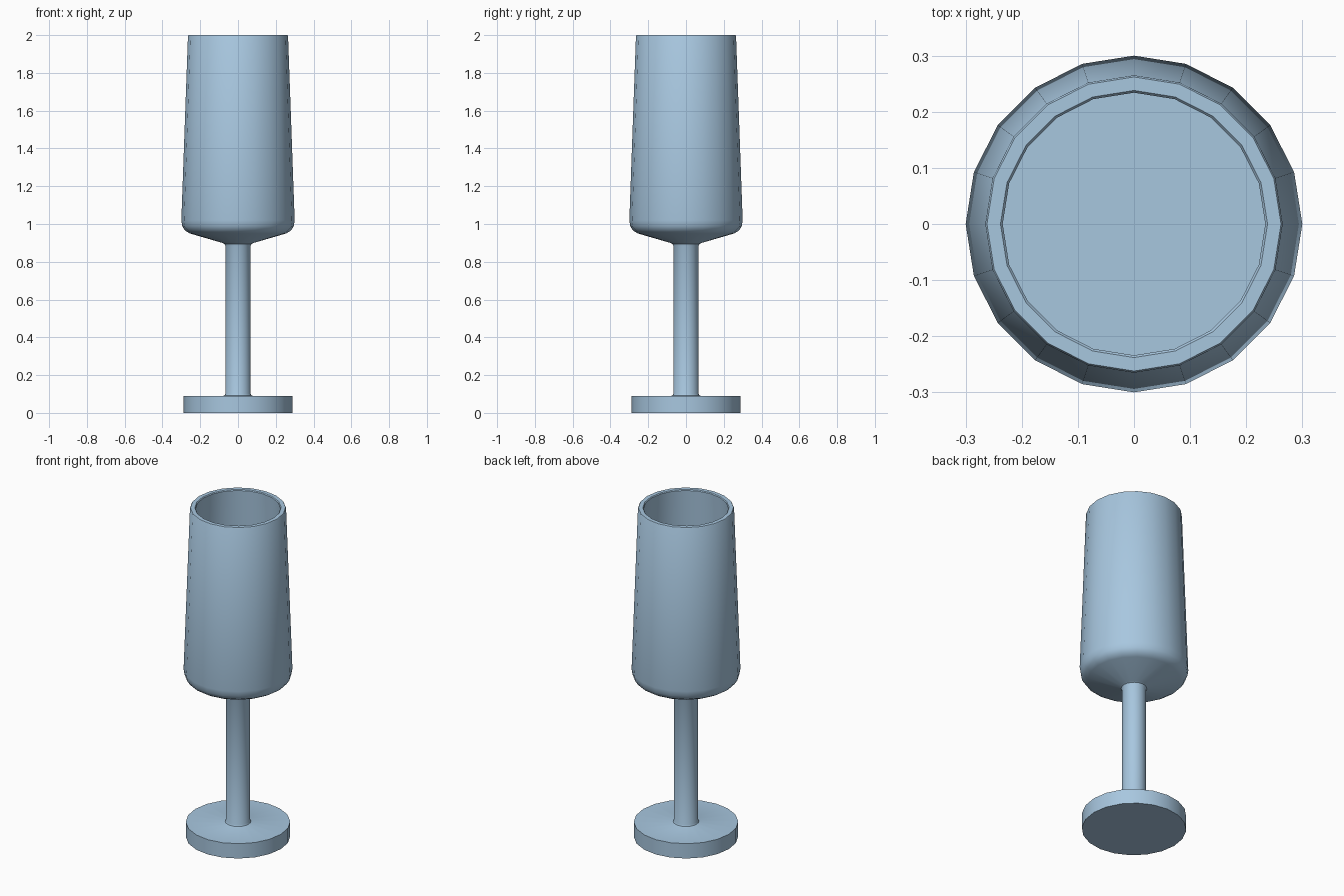
import bpy, bmesh, math

if "Cube" in bpy.data.objects:
    bpy.data.objects.remove(bpy.data.objects["Cube"])

SIDES = 20

glass = bpy.data.materials.new("pale_blue_glass")
glass.diffuse_color = (0.39, 0.57, 0.74, 1)
glass.use_nodes = True
glass.node_tree.nodes["Principled BSDF"].inputs["Base Color"].default_value = glass.diffuse_color


def lathe(name, profile):
    """Revolve (radius, z) points around z; cap both open ends with one flat face."""
    bm = bmesh.new()
    rings = []
    for r, z in profile:
        rings.append([bm.verts.new((r * math.cos(2 * math.pi * i / SIDES),
                                    r * math.sin(2 * math.pi * i / SIDES), z))
                      for i in range(SIDES)])
    for a, b in zip(rings, rings[1:]):
        for i in range(SIDES):
            j = (i + 1) % SIDES
            bm.faces.new((a[i], a[j], b[j], b[i]))
    bm.faces.new(rings[0][::-1])
    bm.faces.new(rings[-1])
    bmesh.ops.recalc_face_normals(bm, faces=bm.faces)
    mesh = bpy.data.meshes.new(name)
    bm.to_mesh(mesh)
    bm.free()
    mesh.materials.append(glass)
    obj = bpy.data.objects.new(name, mesh)
    bpy.context.collection.objects.link(obj)
    bpy.ops.object.select_all(action='DESELECT')
    obj.select_set(True)
    bpy.context.view_layer.objects.active = obj
    bpy.ops.object.shade_smooth_by_angle(angle=math.radians(35))
    return obj


# One continuous goblet, from the underside of the foot to the floor of the bowl
foot = [(0.288, 0), (0.288, 0.09)]
stem = [(0.078, 0.09), (0.071, 0.093), (0.067, 0.102), (0.067, 0.885), (0.071, 0.894)]
bowl_outside = [(0.08, 0.899), (0.255, 0.95), (0.28, 0.965), (0.295, 0.988), (0.3, 1.02),
                (0.265, 1.995), (0.262, 2.0)]
bowl_inside = [(0.238, 2.0), (0.234, 1.995), (0.27, 1.0)]
lathe("goblet", foot + stem + bowl_outside + bowl_inside)
